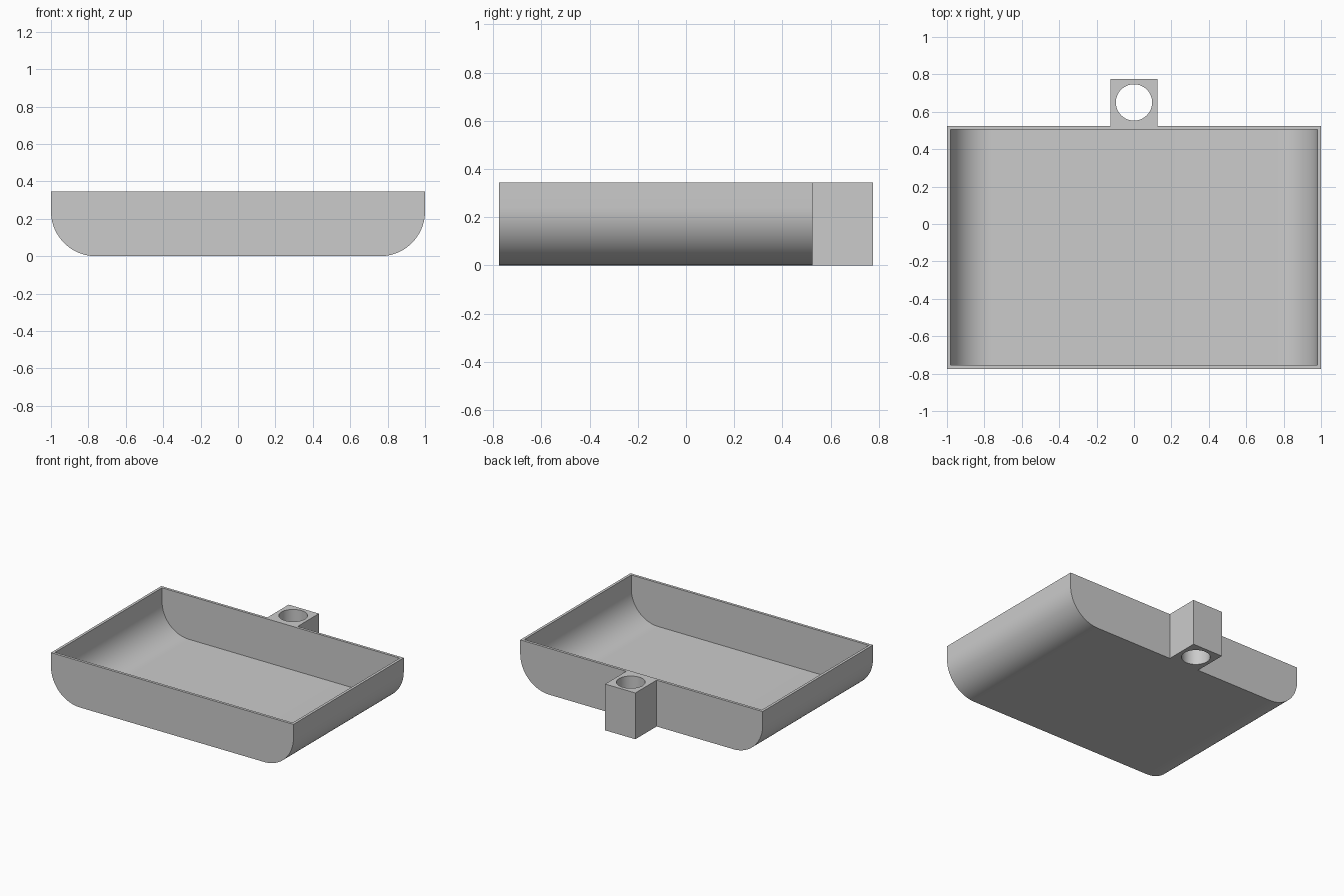
import bpy
import bmesh
from math import cos, sin, pi, radians

cube = bpy.data.objects.get("Cube")
if cube:
    bpy.data.objects.remove(cube, do_unlink=True)

HEIGHT = 0.345
WALL = 0.02
FRONT, BACK = -0.775, 0.525
CORNER = 0.24

grey = bpy.data.materials.new("plain grey")
grey.use_nodes = True
colour = (0.6, 0.6, 0.6, 1)
grey.diffuse_color = colour
grey.node_tree.nodes["Principled BSDF"].inputs["Base Color"].default_value = colour


def finish(bm, name):
    """Turn the mesh into a named object with smooth curves and sharp edges."""
    bmesh.ops.recalc_face_normals(bm, faces=bm.faces)
    mesh = bpy.data.meshes.new(name)
    bm.to_mesh(mesh)
    bm.free()
    mesh.materials.append(grey)
    obj = bpy.data.objects.new(name, mesh)
    bpy.context.collection.objects.link(obj)
    bpy.ops.object.select_all(action="DESELECT")
    obj.select_set(True)
    bpy.context.view_layer.objects.active = obj
    bpy.ops.object.shade_smooth_by_angle(angle=radians(30))
    return obj


def trough_profile(inset, steps=20):
    """U-shaped section with rounded lower corners, from left rim to right rim."""
    r = CORNER - inset
    cx = 1 - CORNER
    arc = [(cx + r * cos(a), CORNER - r * sin(a))
           for a in (pi / 2 * i / steps for i in range(steps + 1))]
    half = [(1 - inset, HEIGHT)] + arc
    return half + [(-x, z) for x, z in reversed(half)]


def add_trough(bm, inset):
    """Open-topped shell; returns its four rim corners in order."""
    profile = trough_profile(inset)
    front, back = ([bm.verts.new((x, y, z)) for x, z in profile]
                   for y in (FRONT + inset, BACK - inset))
    for i in range(len(profile) - 1):
        bm.faces.new((front[i], front[i + 1], back[i + 1], back[i]))
    bm.faces.new(front)
    bm.faces.new(back)
    return [front[0], front[-1], back[-1], back[0]]


def add_bands(bm, loop_a, loop_b):
    """Join two closed loops with quads."""
    n = len(loop_a)
    return [bm.faces.new((loop_a[i], loop_a[(i + 1) % n],
                          loop_b[(i + 1) % n], loop_b[i])) for i in range(n)]


# Tray: outer shell, inner cavity and flat rim
bm = bmesh.new()
add_bands(bm, add_trough(bm, 0), add_trough(bm, WALL))
finish(bm, "tray")

# Mounting block with a round through-hole, open where it meets the tray
bm = bmesh.new()
HALF, HOLE, SIDES = 0.125, 0.097, 64
centre_y = BACK + HALF
square, circle = [], []
for z in (0, HEIGHT):
    angles = [2 * pi * i / SIDES for i in range(SIDES)]
    circle.append([bm.verts.new((HOLE * cos(a), centre_y + HOLE * sin(a), z))
                   for a in angles])
    ring = []
    for a in angles:
        k = HALF / max(abs(cos(a)), abs(sin(a)))
        ring.append(bm.verts.new((k * cos(a), centre_y + k * sin(a), z)))
    square.append(ring)
for end in (0, 1):
    add_bands(bm, square[end], circle[end])
add_bands(bm, circle[0], circle[1])
sides = add_bands(bm, square[0], square[1])
bmesh.ops.recalc_face_normals(bm, faces=bm.faces)
hidden = [f for f in sides if all(v.co.y < BACK + 0.001 for v in f.verts)]
bmesh.ops.delete(bm, geom=hidden, context="FACES")
finish(bm, "mounting_block")
